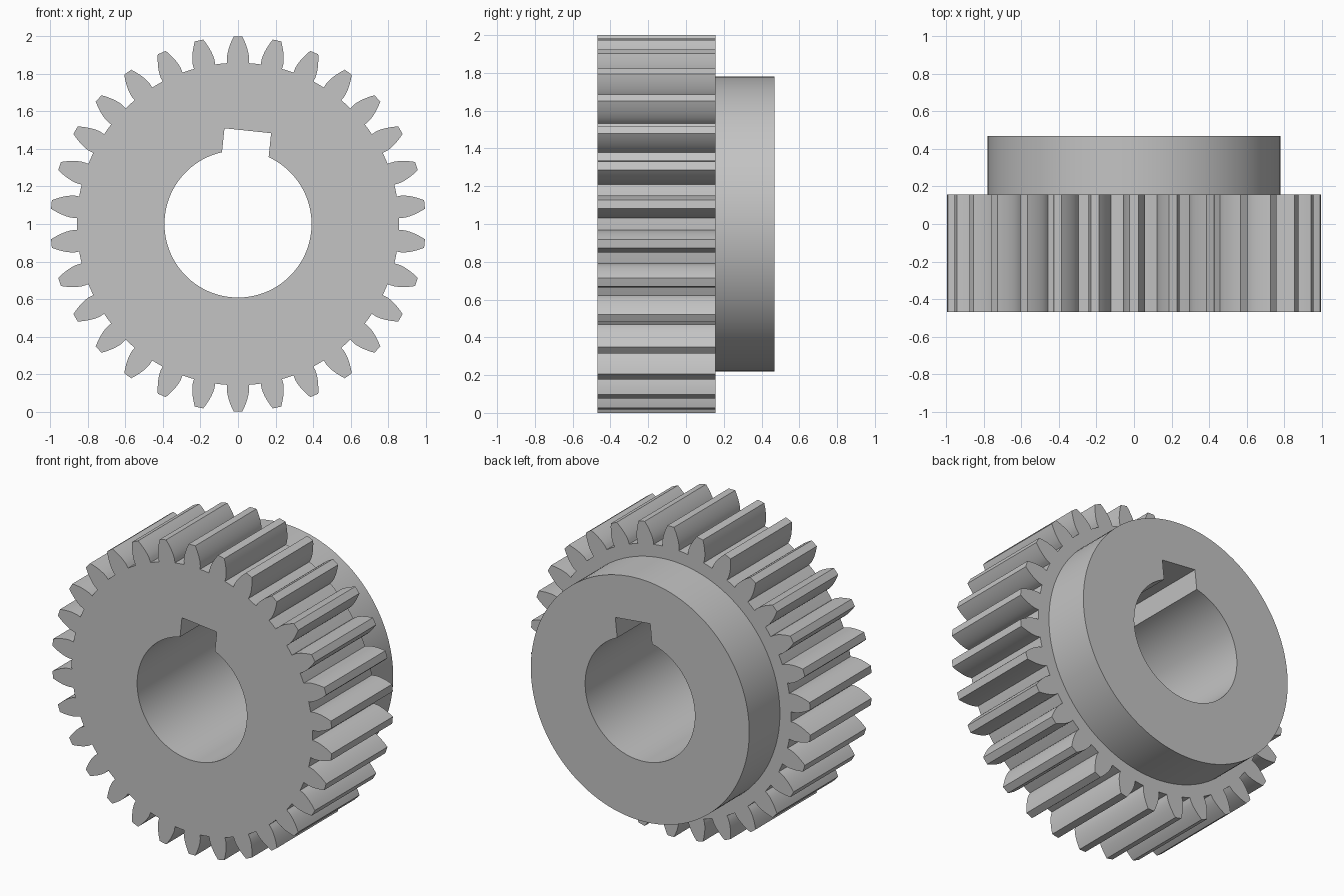
import bpy, bmesh, math
from math import sin, cos, tan, acos, radians, pi

cube = bpy.data.objects.get("Cube")
if cube:
    bpy.data.objects.remove(cube, do_unlink=True)

TEETH = 30
TIP_R = 1.0
MODULE = 2 * TIP_R / (TEETH + 2)
PITCH_R = MODULE * TEETH / 2
ROOT_R = PITCH_R - 1.25 * MODULE
PRESSURE = radians(20)
BASE_R = PITCH_R * cos(PRESSURE)
FRONT, STEP, BACK = -0.469, 0.156, 0.469
HUB_R, BORE_R = 0.78, 0.392
KEY_HALF, KEY_TOP, KEY_TURN = 0.125, 0.5, radians(6)

steel = bpy.data.materials.new("plain_grey_steel")
steel.use_nodes = True
grey = (0.55, 0.55, 0.55, 1)
steel.diffuse_color = grey
steel.node_tree.nodes["Principled BSDF"].inputs["Base Color"].default_value = grey


def polar(r, t):
    """Point at radius r, turned t clockwise from straight up."""
    return (r * sin(t), r * cos(t))


def involute(a):
    return tan(a) - a


def half_angle(r):
    """Half the angular thickness of a tooth at radius r."""
    at_base = pi / (2 * TEETH) + involute(PRESSURE)
    return at_base - involute(acos(min(1, BASE_R / r)))


def tooth_outline():
    steps = 8
    radii = [ROOT_R] + [BASE_R + (TIP_R - BASE_R) * i / steps for i in range(steps + 1)]
    one = [(r, -half_angle(r)) for r in radii]
    one.append((TIP_R, 0))
    one += [(r, half_angle(r)) for r in reversed(radii)]
    one.append((ROOT_R, pi / TEETH))
    return [polar(r, t + 2 * pi * k / TEETH) for k in range(TEETH) for r, t in one]


def circle_outline(r, n=128):
    return [polar(r, 2 * pi * i / n) for i in range(n)]


def bore_outline(n=96):
    # Round bore, closed by the two outer corners of the keyway
    gap = math.asin(KEY_HALF / BORE_R)
    sweep = 2 * pi - 2 * gap
    pts = [polar(BORE_R, KEY_TURN + gap + sweep * i / n) for i in range(n + 1)]
    corner_r = math.hypot(KEY_HALF, KEY_TOP)
    corner_t = math.atan2(KEY_HALF, KEY_TOP)
    return pts + [polar(corner_r, KEY_TURN + s * corner_t) for s in (-1, 1)]


def ring_prism(name, outer, inner, y0, y1):
    bm = bmesh.new()
    edges = []
    for loop in (outer, inner):
        vs = [bm.verts.new((x, y0, z + TIP_R)) for x, z in loop]
        edges += [bm.edges.new((v, vs[i - 1])) for i, v in enumerate(vs)]
    bmesh.ops.triangle_fill(bm, use_beauty=True, use_dissolve=False, edges=edges)
    res = bmesh.ops.extrude_face_region(bm, geom=bm.faces[:], use_keep_orig=True)
    moved = [g for g in res["geom"] if isinstance(g, bmesh.types.BMVert)]
    bmesh.ops.translate(bm, verts=moved, vec=(0, y1 - y0, 0))
    bmesh.ops.recalc_face_normals(bm, faces=bm.faces[:])
    mesh = bpy.data.meshes.new(name)
    bm.to_mesh(mesh)
    bm.free()
    mesh.materials.append(steel)
    obj = bpy.data.objects.new(name, mesh)
    bpy.context.collection.objects.link(obj)
    bpy.ops.object.select_all(action="DESELECT")
    obj.select_set(True)
    bpy.context.view_layer.objects.active = obj
    bpy.ops.object.shade_smooth_by_angle(angle=radians(25))
    return obj


# Toothed wheel in front, plain round hub behind, one keyed bore through both
ring_prism("toothed_wheel", tooth_outline(), bore_outline(), FRONT, STEP)
ring_prism("hub", circle_outline(HUB_R), bore_outline(), STEP, BACK)
